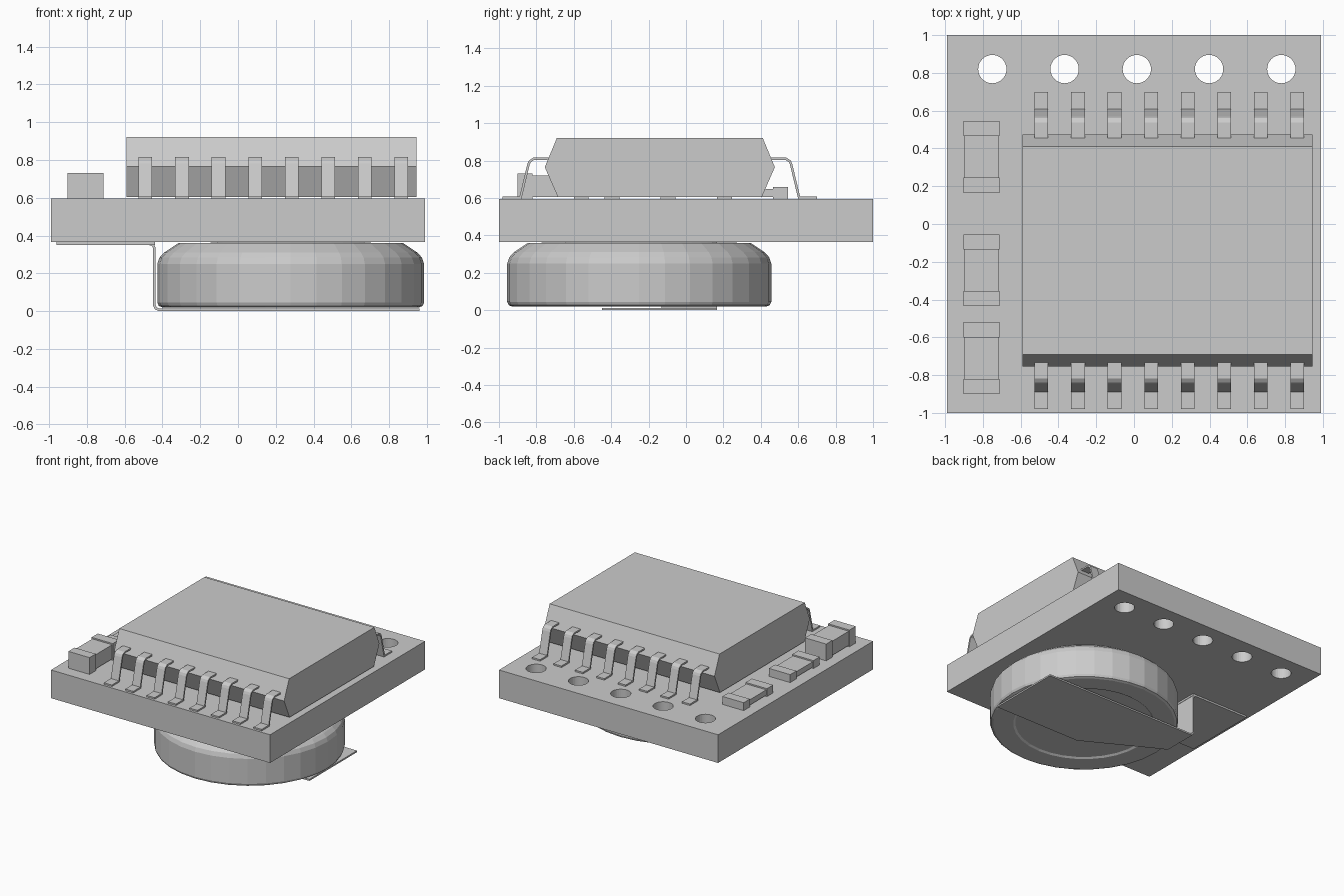
import bpy, bmesh, math
from mathutils import Vector

if "Cube" in bpy.data.objects:
    bpy.data.objects.remove(bpy.data.objects["Cube"])

grey = bpy.data.materials.new("light_grey")
grey.diffuse_color = (0.6, 0.6, 0.6, 1)
grey.use_nodes = True
grey.node_tree.nodes["Principled BSDF"].inputs["Base Color"].default_value = grey.diffuse_color


def finish(name, bm):
    bmesh.ops.recalc_face_normals(bm, faces=bm.faces)
    me = bpy.data.meshes.new(name)
    bm.to_mesh(me)
    bm.free()
    me.materials.append(grey)
    ob = bpy.data.objects.new(name, me)
    bpy.context.collection.objects.link(ob)
    return ob


def prism(name, pts, axis, lo, hi):
    """Extrude a 2D outline along an axis; the outline uses the other two axes in order."""
    bm = bmesh.new()

    def place(p, d):
        c = list(p)
        c.insert("xyz".index(axis), d)
        return bm.verts.new(c)
    a = [place(p, lo) for p in pts]
    b = [place(p, hi) for p in pts]
    bm.faces.new(a)
    bm.faces.new(b[::-1])
    for i in range(len(pts)):
        j = (i + 1) % len(pts)
        bm.faces.new((a[i], b[i], b[j], a[j]))
    return finish(name, bm)


def box(name, x0, x1, y0, y1, z0, z1):
    return prism(name, [(x0, y0), (x1, y0), (x1, y1), (x0, y1)], "z", z0, z1)


def ribbon(path, t):
    """Outline of a bent strip of thickness t along a 2D path."""
    p = [Vector(q) for q in path]
    left, right = [], []
    for i, q in enumerate(p):
        dirs = []
        if i > 0:
            dirs.append((q - p[i - 1]).normalized())
        if i < len(p) - 1:
            dirs.append((p[i + 1] - q).normalized())
        ns = [Vector((-d.y, d.x)) for d in dirs]
        n = sum(ns, Vector((0, 0))).normalized()
        off = n * (t / 2 / n.dot(ns[0]))
        left.append(tuple(q + off))
        right.append(tuple(q - off))
    return left + right[::-1]


# circuit board with a row of five through holes
cu = bpy.data.curves.new("circuit_board", "CURVE")
cu.dimensions = "2D"
cu.fill_mode = "BOTH"
cu.extrude = 0.115


def loop(pts):
    s = cu.splines.new("POLY")
    s.points.add(len(pts) - 1)
    for sp, (x, y) in zip(s.points, pts):
        sp.co = (x, y, 0, 1)
    s.use_cyclic_u = True


loop([(-0.99, -1), (0.99, -1), (0.99, 1), (-0.99, 1)])
for k in range(5):
    cx = -0.75 + k * 0.3825
    loop([(cx + 0.075 * math.cos(a * math.pi / 16), 0.82 + 0.075 * math.sin(a * math.pi / 16))
          for a in range(32)])
tmp = bpy.data.objects.new("board_outline", cu)
bpy.context.collection.objects.link(tmp)
bpy.context.view_layer.update()
bm = bmesh.new()
bm.from_mesh(tmp.to_mesh())
tmp.to_mesh_clear()
bpy.data.objects.remove(tmp)
bmesh.ops.remove_doubles(bm, verts=bm.verts, dist=1e-4)
bmesh.ops.translate(bm, verts=bm.verts, vec=(0, 0, 0.48))
for f in bm.faces:
    f.smooth = False
    f.material_index = 0
finish("circuit_board", bm)

# chip body with hexagonal side profile
CY = -0.14
prism("chip_body", [(CY - 0.545, 0.605), (CY + 0.545, 0.605), (CY + 0.615, 0.765),
                    (CY + 0.55, 0.922), (CY - 0.55, 0.922), (CY - 0.615, 0.765)],
      "x", -0.59, 0.945)

# bent chip leads, eight on each side
lead = [(0.84, 0.601), (0.745, 0.601), (0.702, 0.78), (0.695, 0.796), (0.675, 0.809), (0.59, 0.809)]
for side, label in ((1, "back"), (-1, "front")):
    for k in range(8):
        x = -0.49 + k * 0.1935
        prism(f"{label}_lead_{k + 1}",
              ribbon([(CY + side * y, z) for y, z in lead], 0.013), "x", x - 0.036, x + 0.036)

# small surface components: slim middle and two end caps
for k, (y0, top) in enumerate(((-0.9, 0.732), (-0.435, 0.66), (0.165, 0.66))):
    y1 = y0 + 0.38
    box(f"component_{k + 1}_middle", -0.897, -0.717, y0 + 0.08, y1 - 0.08, 0.605, top - 0.011)
    box(f"component_{k + 1}_front_cap", -0.903, -0.711, y0, y0 + 0.08, 0.595, top)
    box(f"component_{k + 1}_back_cap", -0.903, -0.711, y1 - 0.08, y1, 0.595, top)

# coin battery: lathed profile (radius, z) with a recessed bottom
prof = [(0.0, 0.03), (0.515, 0.03), (0.53, 0.02), (0.68, 0.02), (0.698, 0.027), (0.706, 0.045),
        (0.706, 0.25), (0.695, 0.283), (0.67, 0.31), (0.595, 0.36), (0.4, 0.362),
        (0.385, 0.366), (0.0, 0.366)]
bm = bmesh.new()
vs = [bm.verts.new((r, 0, z)) for r, z in prof]
es = [bm.edges.new(e) for e in zip(vs, vs[1:])]
bmesh.ops.spin(bm, geom=vs + es, cent=(0, 0, 0), axis=(0, 0, 1),
               angle=2 * math.pi, steps=32, use_duplicate=False)
bmesh.ops.remove_doubles(bm, verts=bm.verts, dist=1e-4)
bmesh.ops.translate(bm, verts=bm.verts, vec=(0.279, -0.25, 0))
finish("coin_battery", bm)

# battery clip: solder tab under the board, bent leg, and contact plate below the battery
box("clip_tab", -0.96, -0.44, -0.45, 0.165, 0.35, 0.365)
prism("clip_leg", [(x, z) for x, z in ribbon(
    [(-0.47, 0.356), (-0.45, 0.35), (-0.443, 0.335), (-0.443, 0.03), (-0.435, 0.014),
     (-0.418, 0.0065), (-0.39, 0.0065)], 0.013)], "y", -0.13, 0.165)
prism("clip_plate", [(0.96, 0.165), (-0.4, 0.165), (-0.4, -0.13), (0.18, -0.45), (0.96, -0.45)],
      "z", 0.0, 0.013)
